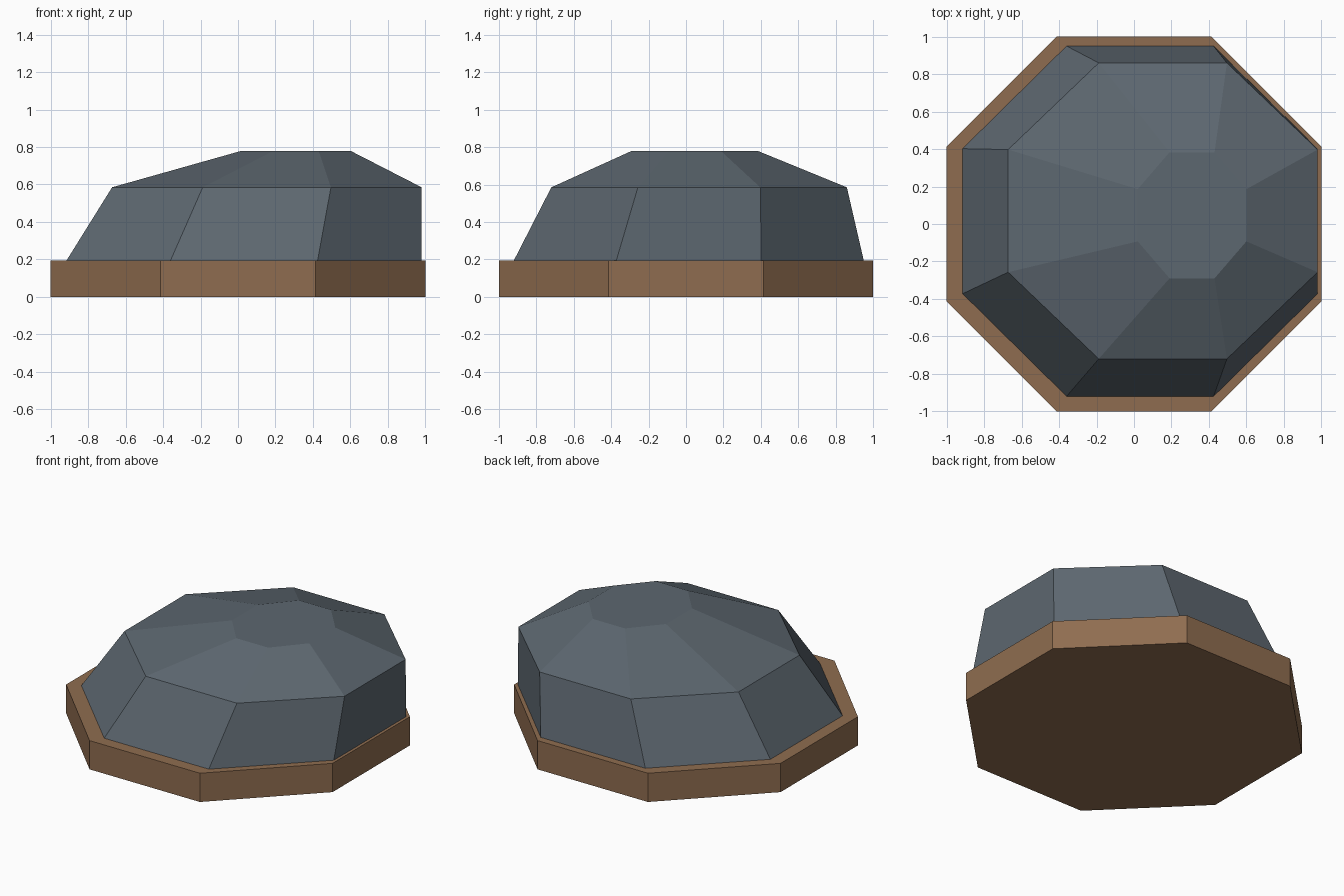
import bpy
import bmesh
import math

cube = bpy.data.objects.get("Cube")
if cube:
    bpy.data.objects.remove(cube, do_unlink=True)


def make_material(name, rgb):
    mat = bpy.data.materials.new(name)
    mat.use_nodes = True
    color = (*rgb, 1.0)
    mat.diffuse_color = color
    mat.node_tree.nodes["Principled BSDF"].inputs["Base Color"].default_value = color
    return mat


def octagon(x_min, x_max, y_min, y_max, z):
    """Regular octagon with flat sides on the axes, stretched to fit a box."""
    cx, cy = (x_min + x_max) / 2, (y_min + y_max) / 2
    rx, ry = (x_max - x_min) / 2, (y_max - y_min) / 2
    reach = 1 / math.cos(math.pi / 8)
    angles = [(i + 0.5) * math.pi / 4 for i in range(8)]
    return [(cx + rx * reach * math.cos(a), cy + ry * reach * math.sin(a), z)
            for a in angles]


def loft(name, sections, mat):
    """Closed solid through a stack of octagons, lowest first."""
    bm = bmesh.new()
    rings = [[bm.verts.new(p) for p in octagon(*s)] for s in sections]
    for low, high in zip(rings, rings[1:]):
        for i in range(8):
            j = (i + 1) % 8
            bm.faces.new((low[i], low[j], high[j], high[i]))
    bm.faces.new(rings[0][::-1])
    bm.faces.new(rings[-1])
    bmesh.ops.recalc_face_normals(bm, faces=bm.faces)
    mesh = bpy.data.meshes.new(name)
    bm.to_mesh(mesh)
    bm.free()
    mesh.materials.append(mat)
    obj = bpy.data.objects.new(name, mesh)
    bpy.context.collection.objects.link(obj)
    return obj


earth = make_material("earth_brown", (0.275, 0.152, 0.079))
stone = make_material("slate_grey", (0.108, 0.135, 0.160))

# Flat octagonal base
loft("ground_base", [(-1, 1, -1, 1, 0), (-1, 1, -1, 1, 0.195)], earth)

# Lopsided faceted boulder: foot, shoulder and flat crown
loft("boulder", [
    (-0.915, 0.98, -0.92, 0.95, 0.195),
    (-0.672, 0.98, -0.72, 0.86, 0.585),
    (0.02, 0.60, -0.29, 0.383, 0.78),
], stone)
